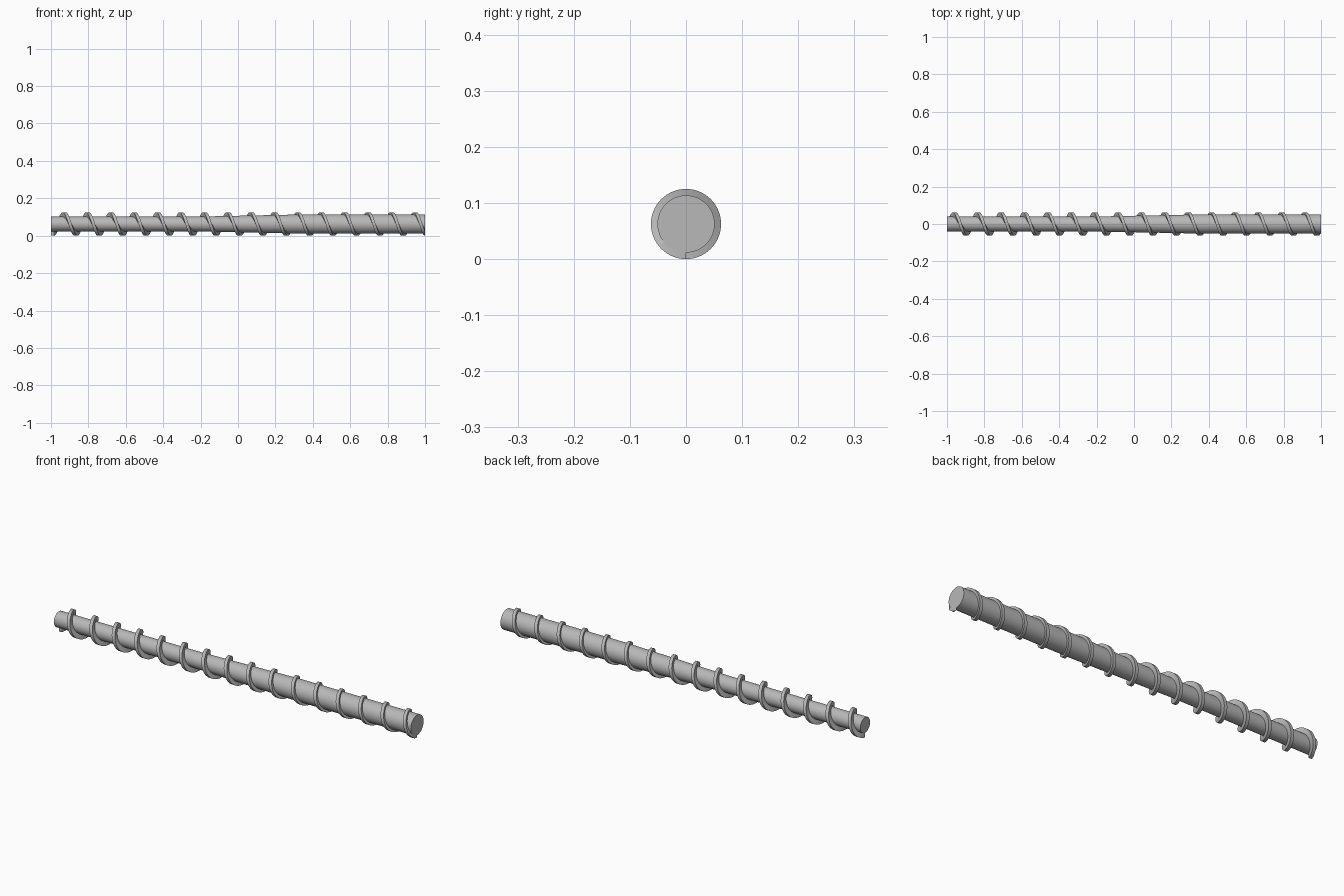
import bpy
import bmesh
from math import sin, cos, pi, radians

cube = bpy.data.objects.get("Cube")
if cube:
    bpy.data.objects.remove(cube, do_unlink=True)

HALF = 1.0              # half length of the screw
OUTER = 0.0625          # flight radius, also the axis height
TURNS = 16
STEPS = 64              # segments around one turn
PITCH = 2 * HALF / TURNS
FLIGHT_WIDTH = 0.017
FEED_R, METER_R = 0.039, 0.051
TAPER_START, TAPER_END = -0.24, 0.34

steel = bpy.data.materials.new("grey steel")
steel.use_nodes = True
color = (0.48, 0.48, 0.48, 1)
steel.diffuse_color = color
steel.node_tree.nodes["Principled BSDF"].inputs["Base Color"].default_value = color


def core_radius(x):
    f = (x - TAPER_START) / (TAPER_END - TAPER_START)
    return FEED_R + (METER_R - FEED_R) * min(1, max(0, f))


def around(x, r, t):
    """Point at angle t about the axis, starting from the bottom."""
    return (x, r * sin(t), OUTER - r * cos(t))


def bridge(bm, a, b):
    for i in range(len(a)):
        j = (i + 1) % len(a)
        bm.faces.new((a[i], a[j], b[j], b[i]))


def finish(bm, name):
    bmesh.ops.recalc_face_normals(bm, faces=bm.faces)
    mesh = bpy.data.meshes.new(name)
    bm.to_mesh(mesh)
    bm.free()
    mesh.materials.append(steel)
    obj = bpy.data.objects.new(name, mesh)
    bpy.context.collection.objects.link(obj)
    bpy.ops.object.select_all(action='DESELECT')
    obj.select_set(True)
    bpy.context.view_layer.objects.active = obj
    bpy.ops.object.shade_smooth_by_angle(angle=radians(30))


# Core shaft: thin feed end, tapered middle, thick metering end
bm = bmesh.new()
rings = [[bm.verts.new(around(x, core_radius(x), 2 * pi * i / STEPS)) for i in range(STEPS)]
         for x in (-HALF, TAPER_START, TAPER_END, HALF)]
for a, b in zip(rings, rings[1:]):
    bridge(bm, a, b)
bm.faces.new(rings[0])
bm.faces.new(rings[-1])
finish(bm, "core_shaft")

# Helical flight: rectangular section swept along the core
bm = bmesh.new()
sections = []
for i in range(TURNS * STEPS + 1):
    t = 2 * pi * i / STEPS
    x = -HALF + PITCH * i / STEPS
    root = core_radius(x) - 0.003
    sections.append([bm.verts.new(around(x + dx, r, t)) for dx, r in
                     ((0, root), (0, OUTER), (FLIGHT_WIDTH, OUTER), (FLIGHT_WIDTH, root))])
for a, b in zip(sections, sections[1:]):
    bridge(bm, a, b)
bm.faces.new(sections[0])
bm.faces.new(sections[-1])

# Trim the flight flush with the end of the shaft
cut = bmesh.ops.bisect_plane(bm, geom=bm.verts[:] + bm.edges[:] + bm.faces[:], dist=1e-6,
                             plane_co=(HALF, 0, 0), plane_no=(1, 0, 0), clear_outer=True)
rim = [e for e in bm.edges if e.is_boundary]
bmesh.ops.holes_fill(bm, edges=rim, sides=0)
finish(bm, "helical_flight")
